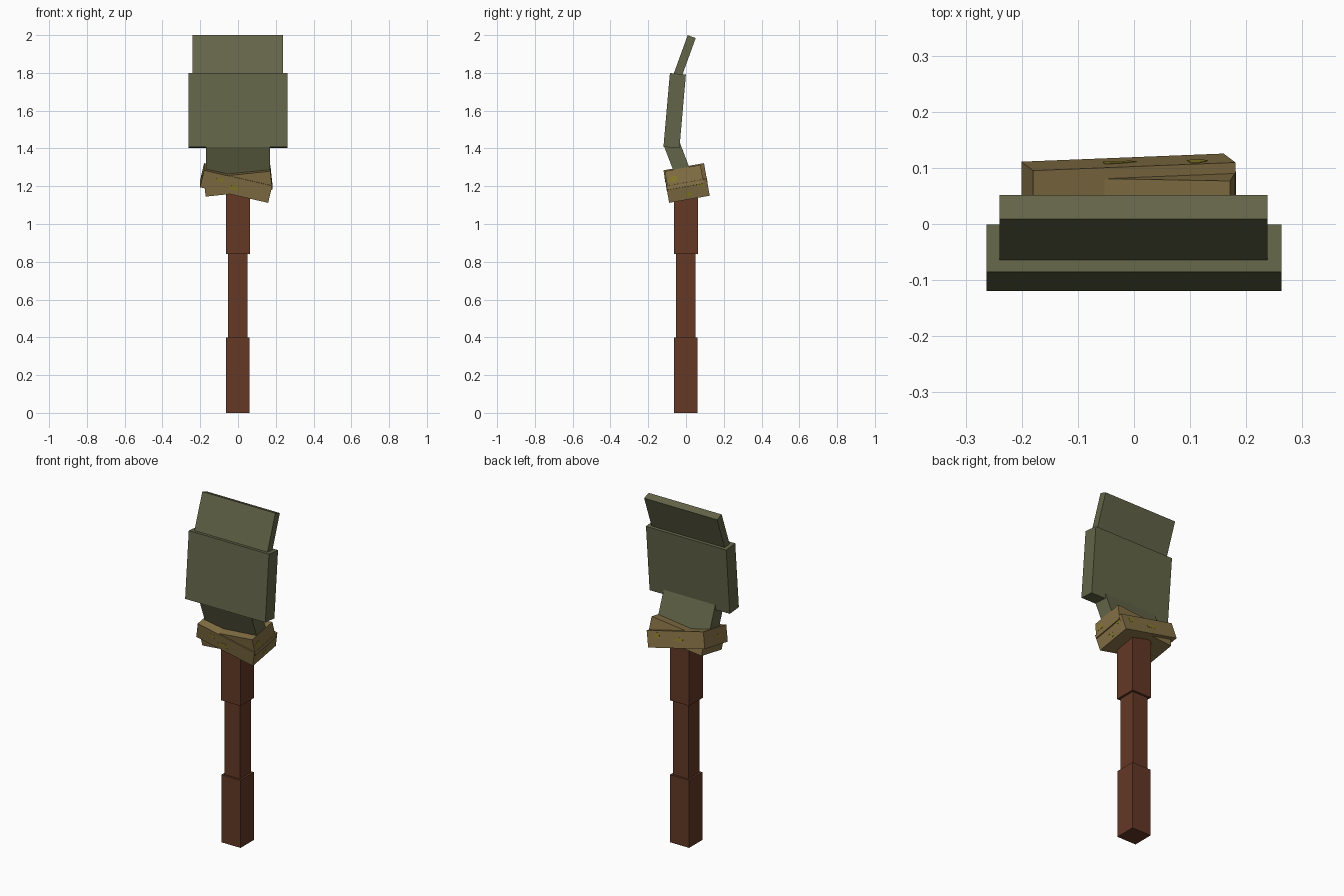
import bpy
import bmesh
from math import radians, cos, sin, pi
from mathutils import Matrix, Vector

cube = bpy.data.objects.get("Cube")
if cube:
    bpy.data.objects.remove(cube, do_unlink=True)


def material(name, rgb):
    linear = [((c / 255 + 0.055) / 1.055) ** 2.4 for c in rgb] + [1]
    mat = bpy.data.materials.new(name)
    mat.use_nodes = True
    mat.diffuse_color = linear
    mat.node_tree.nodes["Principled BSDF"].inputs["Base Color"].default_value = linear
    return mat


wood = material("brown wood", (99, 56, 37))
metal = material("olive metal", (99, 101, 72))
rope = material("tan binding", (132, 112, 69))
moss = material("yellow stain", (136, 123, 42))


def add_object(name, bm, mat, matrix):
    mesh = bpy.data.meshes.new(name)
    bm.to_mesh(mesh)
    bm.free()
    mesh.materials.append(mat)
    obj = bpy.data.objects.new(name, mesh)
    obj.matrix_world = matrix
    bpy.context.collection.objects.link(obj)


def box(name, size, centre, mat, pitch=0, roll=0):
    """Box tilted sideways by roll, then forward by pitch; returns its matrix."""
    matrix = (Matrix.Translation(centre) @ Matrix.Rotation(radians(pitch), 4, 'X')
              @ Matrix.Rotation(radians(roll), 4, 'Y'))
    bm = bmesh.new()
    bmesh.ops.create_cube(bm, size=1)
    bmesh.ops.scale(bm, vec=size, verts=bm.verts)
    add_object(name, bm, mat, matrix)
    return matrix


def stain(name, matrix, size, normal, u, v, w, h):
    """Thin eight-sided plate lying on one side of a box."""
    n = Vector(normal)
    across = Vector((0, 0, 1)).cross(n)
    half = abs(n.dot(Vector(size))) / 2
    bm = bmesh.new()
    loop = []
    for i in range(8):
        a = i * pi / 4
        wobble = 1 if i % 3 else 0.75
        p = across * (u + w * cos(a) * wobble) + n * (half - 0.001)
        p.z = v + h * sin(a) * wobble
        loop.append(bm.verts.new(p))
    face = bm.faces.new(loop)
    ext = bmesh.ops.extrude_face_region(bm, geom=[face])["geom"]
    bmesh.ops.translate(bm, vec=n * 0.002, verts=[g for g in ext if isinstance(g, bmesh.types.BMVert)])
    bmesh.ops.recalc_face_normals(bm, faces=bm.faces)
    add_object(name, bm, moss, matrix)


# Handle: thick grip, thinner shaft, thick collar
for name, width, low, high in (("handle_grip", 0.125, 0, 0.4),
                               ("handle_shaft", 0.102, 0.4, 0.84),
                               ("handle_collar", 0.127, 0.84, 1.2)):
    box(name, (width, width, high - low), (-0.001, -0.001, (low + high) / 2), wood)

# Blade: neck, broad plate and bent tip
box("blade_neck", (0.338, 0.085, 0.27), (0, -0.028, 1.3), metal, pitch=21)
box("blade_plate", (0.525, 0.085, 0.392), (0, -0.06, 1.6), metal, pitch=-5)
box("blade_tip", (0.478, 0.045, 0.23), (-0.001, -0.009, 1.884), metal, pitch=-20)

# Two crossed binding wraps
front_size = (0.37, 0.218, 0.094)
under_size = (0.355, 0.192, 0.1)
wrap = box("binding_wrap", front_size, (-0.01, 0.003, 1.217), rope, pitch=10, roll=13)
under = box("binding_under_wrap", under_size, (0, -0.006, 1.229), rope, pitch=10, roll=-6)

# Stains on the binding
FRONT, BACK, LEFT, RIGHT = (0, -1, 0), (0, 1, 0), (1, 0, 0), (-1, 0, 0)
for i, (side, u, v, w, h) in enumerate((
        (FRONT, -0.09, 0.015, 0.025, 0.012), (FRONT, -0.01, -0.01, 0.035, 0.014),
        (BACK, 0.02, 0.0, 0.035, 0.012), (BACK, -0.12, 0.02, 0.02, 0.018),
        (LEFT, 0.0, -0.02, 0.02, 0.014), (LEFT, 0.07, 0.02, 0.025, 0.012),
        (RIGHT, 0.03, 0.0, 0.03, 0.012))):
    stain(f"binding_stain_{i + 1}", wrap, front_size, side, u, v, w, h)
stain("under_wrap_stain", under, under_size, LEFT, -0.06, 0.0, 0.028, 0.018)
